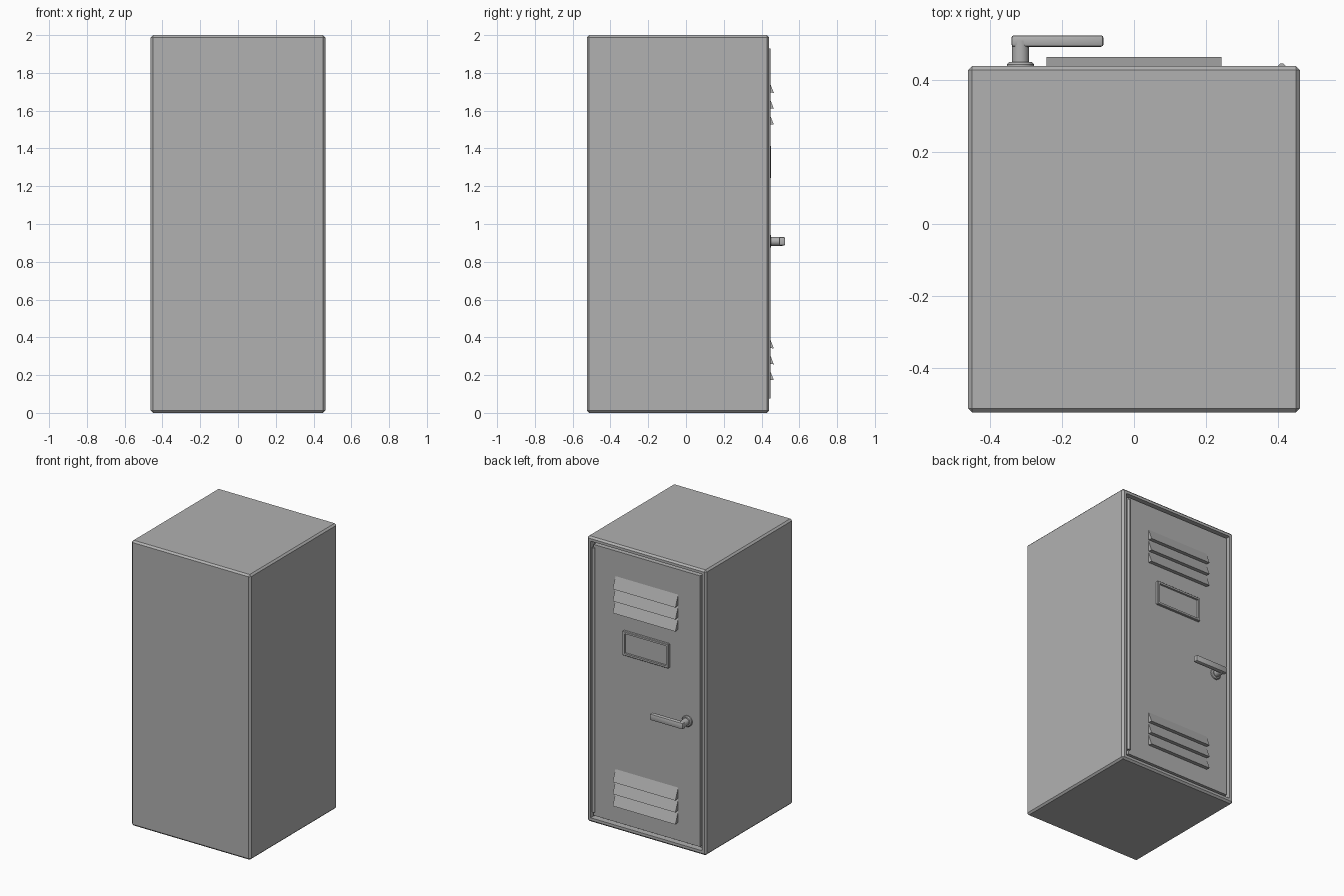
import bpy, bmesh, math
from mathutils import Matrix

if "Cube" in bpy.data.objects:
    bpy.data.objects.remove(bpy.data.objects["Cube"])

# Dark grey painted steel
steel = bpy.data.materials.new("grey_steel")
steel.diffuse_color = (0.44, 0.44, 0.44, 1)
steel.use_nodes = True
steel.node_tree.nodes["Principled BSDF"].inputs["Base Color"].default_value = steel.diffuse_color


def finish(name, bm, smooth=False):
    bmesh.ops.recalc_face_normals(bm, faces=bm.faces)
    me = bpy.data.meshes.new(name)
    bm.to_mesh(me)
    bm.free()
    me.materials.append(steel)
    ob = bpy.data.objects.new(name, me)
    bpy.context.collection.objects.link(ob)
    if smooth:
        bpy.ops.object.select_all(action='DESELECT')
        ob.select_set(True)
        bpy.context.view_layer.objects.active = ob
        bpy.ops.object.shade_smooth_by_angle(angle=math.radians(35))
    return ob


def box_bm(x0, x1, y0, y1, z0, z1, bevel=0.0, segments=1):
    bm = bmesh.new()
    m = Matrix.Translation(((x0 + x1) / 2, (y0 + y1) / 2, (z0 + z1) / 2))
    m = m @ Matrix.Diagonal((x1 - x0, y1 - y0, z1 - z0, 1))
    bmesh.ops.create_cube(bm, size=1, matrix=m)
    if bevel:
        bmesh.ops.bevel(bm, geom=bm.edges[:], offset=bevel, segments=segments,
                        profile=0.5, affect='EDGES')
    return bm


def back_face(bm):
    bm.normal_update()
    flat = [f for f in bm.faces if f.normal.y > 0.99]
    return max(flat, key=lambda f: f.calc_area())


def recess(bm, border, depth):
    bmesh.ops.inset_region(bm, faces=[back_face(bm)], thickness=border)
    ext = bmesh.ops.extrude_discrete_faces(bm, faces=[back_face(bm)])
    bmesh.ops.translate(bm, verts=ext['faces'][0].verts[:], vec=(0, -depth, 0))


def cylinder(name, r, p, length, axis, sides, bevel=0.0):
    bm = bmesh.new()
    rot = Matrix.Rotation(-math.pi / 2, 4, 'X') if axis == 'Y' else Matrix()
    m = Matrix.Translation(p) @ rot @ Matrix.Translation((0, 0, length / 2))
    bmesh.ops.create_cone(bm, cap_ends=True, segments=sides, radius1=r,
                          radius2=r, depth=length, matrix=m)
    if bevel:
        rim = [e for e in bm.edges if any(len(f.verts) > 4 for f in e.link_faces)]
        bmesh.ops.bevel(bm, geom=rim, offset=bevel, segments=1, affect='EDGES')
    return finish(name, bm, True)


# Cabinet body with chamfered edges and a recessed doorway
body = box_bm(-0.462, 0.462, -0.525, 0.44, 0, 2, 0.012)
recess(body, 0.026, 0.04)
finish("locker_body", body)

# Door panel set just inside the doorway
finish("door", box_bm(-0.412, 0.412, 0.40, 0.434, 0.05, 1.95))

# Full height hinge rod
cylinder("hinge_rod", 0.011, (0.411, 0.436, 0.077), 1.853, 'Z', 16)


# Vent louvers: wedge profile swept across the door
def louver(name, top):
    bm = bmesh.new()
    profile = [(0.431, top), (0.465, top - 0.087), (0.431, top - 0.083)]
    f = bm.faces.new([bm.verts.new((-0.243, y, z)) for y, z in profile])
    ext = bmesh.ops.extrude_face_region(bm, geom=[f])['geom']
    bmesh.ops.translate(bm, vec=(0.486, 0, 0),
                        verts=[v for v in ext if isinstance(v, bmesh.types.BMVert)])
    finish(name, bm)


for group, start in (("upper", 1.781), ("lower", 0.428)):
    for i in range(3):
        louver(f"{group}_louver_{i + 1}", start - i * 0.084)

# Label holder frame
holder = box_bm(-0.178, 0.178, 0.425, 0.451, 1.243, 1.413, 0.003)
recess(holder, 0.018, 0.014)
finish("label_holder", holder)

# Door handle
HX, HZ = -0.316, 0.908
cylinder("handle_rosette", 0.038, (HX, 0.425, HZ), 0.025, 'Y', 24, 0.006)
cylinder("handle_shaft", 0.024, (HX, 0.43, HZ), 0.08, 'Y', 24)
finish("handle_lever", box_bm(-0.341, -0.085, 0.493, 0.525, HZ - 0.022,
                              HZ + 0.022, 0.007, 2), True)
